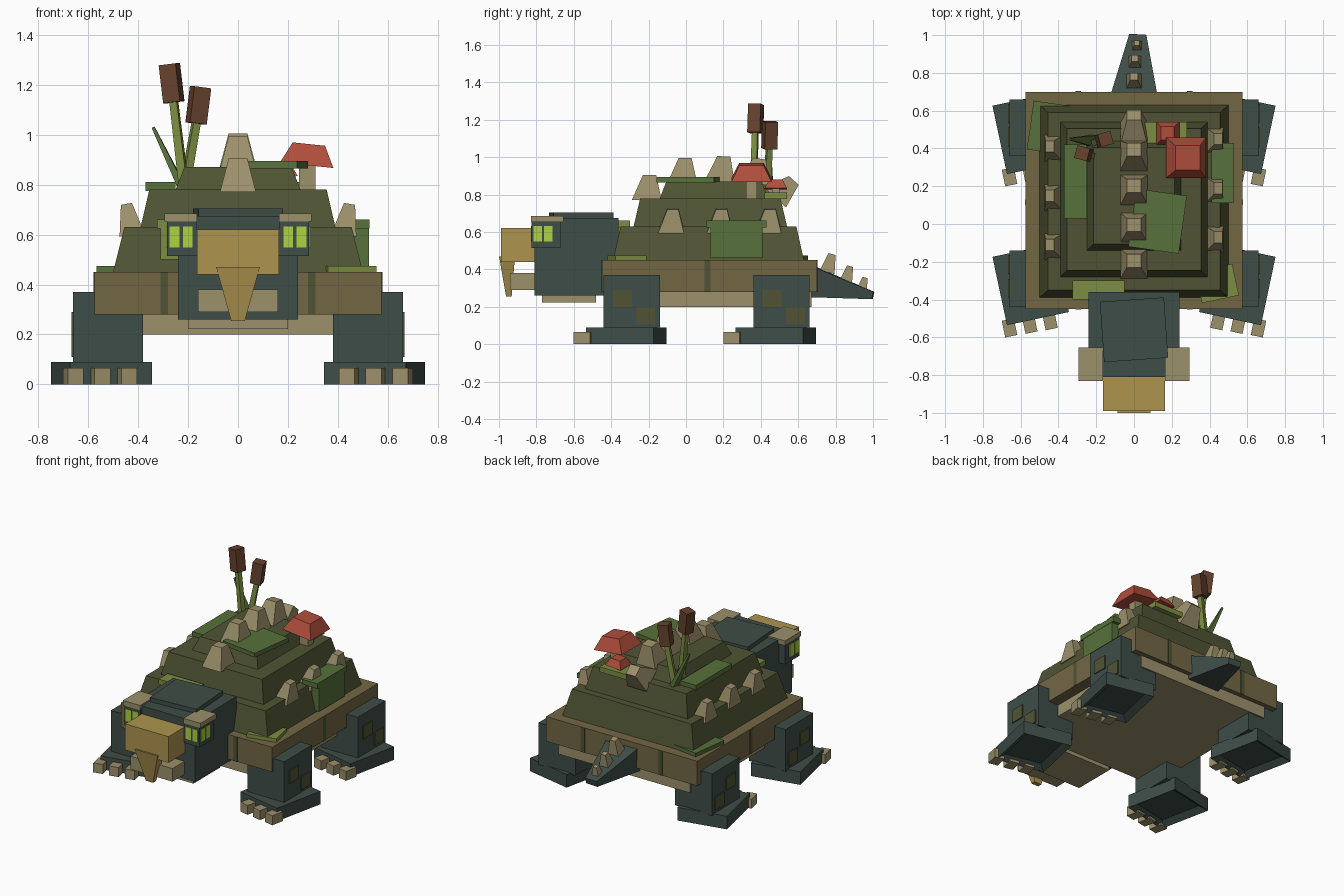
import bpy, bmesh
from math import radians
from mathutils import Vector

if "Cube" in bpy.data.objects:
    bpy.data.objects.remove(bpy.data.objects["Cube"])


def material(name, *rgb):
    col = [((c / 255 + 0.055) / 1.055) ** 2.4 for c in rgb] + [1]
    m = bpy.data.materials.new(name)
    m.use_nodes = True
    m.diffuse_color = col
    m.node_tree.nodes["Principled BSDF"].inputs["Base Color"].default_value = col
    return m


skin = material("teal skin", 62, 77, 71)
rim = material("rim brown", 114, 103, 69)
shell = material("shell olive", 80, 84, 52)
bone = material("bone tan", 156, 144, 107)
gold = material("beak gold", 174, 148, 79)
moss = material("dark moss", 87, 113, 59)
lime = material("light moss", 124, 142, 66)
brown = material("reed brown", 102, 66, 46)
red = material("cap red", 176, 78, 60)
glow = material("eye green", 174, 210, 65)


def frustum(name, mat, loc, base, top, height, rot=(0, 0, 0), shift=(0, 0)):
    """Four-sided block standing on loc, tapering from base size to top size."""
    bm = bmesh.new()
    bmesh.ops.create_cube(bm, size=1)
    for v in bm.verts:
        up = v.co.z > 0
        sx, sy = top if up else base
        v.co = (v.co.x * sx + shift[0] * up, v.co.y * sy + shift[1] * up, height * up)
    me = bpy.data.meshes.new(name)
    bm.to_mesh(me)
    bm.free()
    me.materials.append(mat)
    ob = bpy.data.objects.new(name, me)
    ob.location = loc
    ob.rotation_euler = [radians(a) for a in rot]
    bpy.context.collection.objects.link(ob)
    return ob


def box(name, mat, x, y, z, turn=0):
    size = (abs(x[1] - x[0]), y[1] - y[0])
    return frustum(name, mat, (sum(x) / 2, sum(y) / 2, z[0]), size, size, z[1] - z[0], (0, 0, turn))


def beam(name, mat, start, end, base, top):
    a, d = Vector(start), Vector(end) - Vector(start)
    ob = frustum(name, mat, a, base, top, d.length)
    ob.rotation_euler = d.to_track_quat("Z", "Y").to_euler()
    return ob


# Shell, rim and belly
box("belly", bone, (-0.5, 0.5), (-0.42, 0.67), (0.2, 0.29))
box("shell_rim", rim, (-0.575, 0.575), (-0.45, 0.7), (0.28, 0.45))
frustum("shell_lower_tier", shell, (0, 0.12, 0.45), (1, 1.02), (0.91, 0.94), 0.18)
frustum("shell_middle_tier", shell, (0, 0.13, 0.63), (0.78, 0.82), (0.71, 0.75), 0.15)
frustum("shell_top_tier", shell, (0, 0.15, 0.78), (0.5, 0.58), (0.43, 0.51), 0.09)
for s in (-1, 1):
    box("rim_side_seam", shell, (s * 0.57, s * 0.578), (0.1, 0.13), (0.28, 0.45))
    for y in (-0.45, 0.7):
        box("rim_end_seam", shell, (s * 0.28, s * 0.31), (y - 0.003, y + 0.003), (0.28, 0.45))

# Legs with turned feet, toes and hide patches
for s in (-1, 1):
    for y in (-0.29, 0.51):
        box("leg", skin, (s * 0.38, s * 0.66), (y - 0.15, y + 0.15), (0.08, 0.37))
        foot = frustum("foot", skin, (s * 0.547, y - 0.03, 0), (0.335, 0.37), (0.335, 0.37), 0.09, (0, 0, s * -12))
        bm = bmesh.new()
        bm.from_mesh(foot.data)
        bm.normal_update()
        sole = [f for f in bm.faces if f.normal.z < -0.9]
        bmesh.ops.inset_region(bm, faces=sole, thickness=0.06, depth=-0.03)
        bm.to_mesh(foot.data)
        bm.free()
        for i in range(3):
            frustum("toe", bone, (s * (0.445 + 0.107 * i), y - 0.222 - 0.019 * i, 0),
                    (0.065, 0.09), (0.065, 0.09), 0.065, (0, 0, s * -12))
        for dy, z in ((-0.05, 0.2), (0.075, 0.11)):
            box("leg_patch", shell, (s * 0.658, s * 0.667), (y + dy - 0.05, y + dy + 0.05), (z, z + 0.09))

# Head, beak and jaw
box("head", skin, (-0.24, 0.24), (-0.81, -0.36), (0.26, 0.675))
box("head_plate", skin, (-0.17, 0.17), (-0.72, -0.4), (0.66, 0.705), 4)
box("chin", bone, (-0.2, 0.2), (-0.77, -0.48), (0.222, 0.28))
box("lower_jaw", bone, (-0.16, 0.16), (-0.94, -0.78), (0.29, 0.38))
box("beak", gold, (-0.165, 0.165), (-0.99, -0.79), (0.44, 0.62))
frustum("beak_hook", gold, (0, -0.947, 0.255), (0.055, 0.03), (0.175, 0.085), 0.215, shift=(0, -0.01))

# Eyes and brows
for s in (-1, 1):
    box("eye_block", skin, (s * 0.165, s * 0.285), (-0.825, -0.67), (0.515, 0.66))
    box("brow", bone, (s * 0.165, s * 0.295), (-0.83, -0.655), (0.652, 0.685))
    for x in (0.182, 0.235):
        box("eye_front", glow, (s * x, s * (x + 0.039)), (-0.829, -0.822), (0.548, 0.632))
    for y in (-0.815, -0.76):
        box("eye_side", glow, (s * 0.282, s * 0.289), (y, y + 0.045), (0.548, 0.632))

# Tail
beam("tail", skin, (0, 0.66, 0.335), (0.02, 1, 0.26), (0.25, 0.17), (0.09, 0.04))
for x, y, z, size in ((0, 0.755, 0.385, 0.08), (0.005, 0.855, 0.335, 0.068), (0.015, 0.94, 0.29, 0.055)):
    frustum("tail_spike", bone, (x, y, z), (size, size), (size * 0.5, size * 0.5), size * 1.25, (-15, 0, 0))

# Spikes along the spine and the shell sides
for y, z, lean in ((-0.21, 0.77, 0), (-0.02, 0.86, 0), (0.18, 0.87, -3), (0.36, 0.86, -8), (0.475, 0.785, -42)):
    frustum("spine_spike", bone, (0, y, z), (0.145, 0.16), (0.075, 0.07), 0.135, (lean, 0, 0), (0, 0.015))
for s in (-1, 1):
    for y in (-0.1, 0.16, 0.42):
        frustum("side_spike", bone, (s * 0.425, y + s * 0.02, 0.6), (0.1, 0.14), (0.045, 0.06), 0.125,
                (0, s * 10, 0), (0, 0.01))

# Moss slabs
box("moss_top", moss, (-0.01, 0.26), (-0.14, 0.17), (0.865, 0.895), -8)
box("moss_middle_right", moss, (-0.37, -0.25), (0.03, 0.42), (0.775, 0.81))
box("moss_left_cap", moss, (0.41, 0.527), (0.11, 0.43), (0.625, 0.66))
box("moss_left_drape", moss, (0.46, 0.525), (0.13, 0.41), (0.46, 0.65))
box("moss_rear_corner", moss, (-0.55, -0.35), (0.38, 0.64), (0.44, 0.475), -8)
box("moss_front_corner", lime, (0.34, 0.54), (-0.4, -0.23), (0.44, 0.475), 12)
box("moss_front_cap", lime, (-0.325, -0.05), (-0.4, -0.3), (0.625, 0.66))
box("moss_front_drape", lime, (-0.31, -0.07), (-0.4, -0.34), (0.5, 0.645))
box("moss_under_caps", lime, (0.05, 0.28), (0.42, 0.54), (0.775, 0.81))

# Mushrooms
box("large_mushroom_stem", bone, (0.245, 0.31), (0.32, 0.38), (0.77, 0.9))
frustum("large_mushroom_cap", red, (0.275, 0.35, 0.878), (0.215, 0.215), (0.13, 0.13), 0.085, (0, 6, 0))
box("small_mushroom_stem", bone, (0.16, 0.2), (0.46, 0.5), (0.77, 0.85))
frustum("small_mushroom_cap", red, (0.18, 0.48, 0.83), (0.12, 0.12), (0.07, 0.07), 0.048, (0, -4, 0))

# Reeds and leaf
for foot, neck, tip in (((-0.215, 0.36, 0.78), (-0.257, 0.37, 1.13), (-0.275, 0.375, 1.282)),
                        ((-0.215, 0.43, 0.78), (-0.168, 0.445, 1.045), (-0.15, 0.45, 1.19))):
    beam("reed_stem", lime, foot, neck, (0.035, 0.035), (0.03, 0.03))
    beam("reed_head", brown, neck, tip, (0.07, 0.07), (0.07, 0.07))
beam("reed_leaf", moss, (-0.22, 0.44, 0.78), (-0.34, 0.45, 1.03), (0.06, 0.03), (0.012, 0.012))
